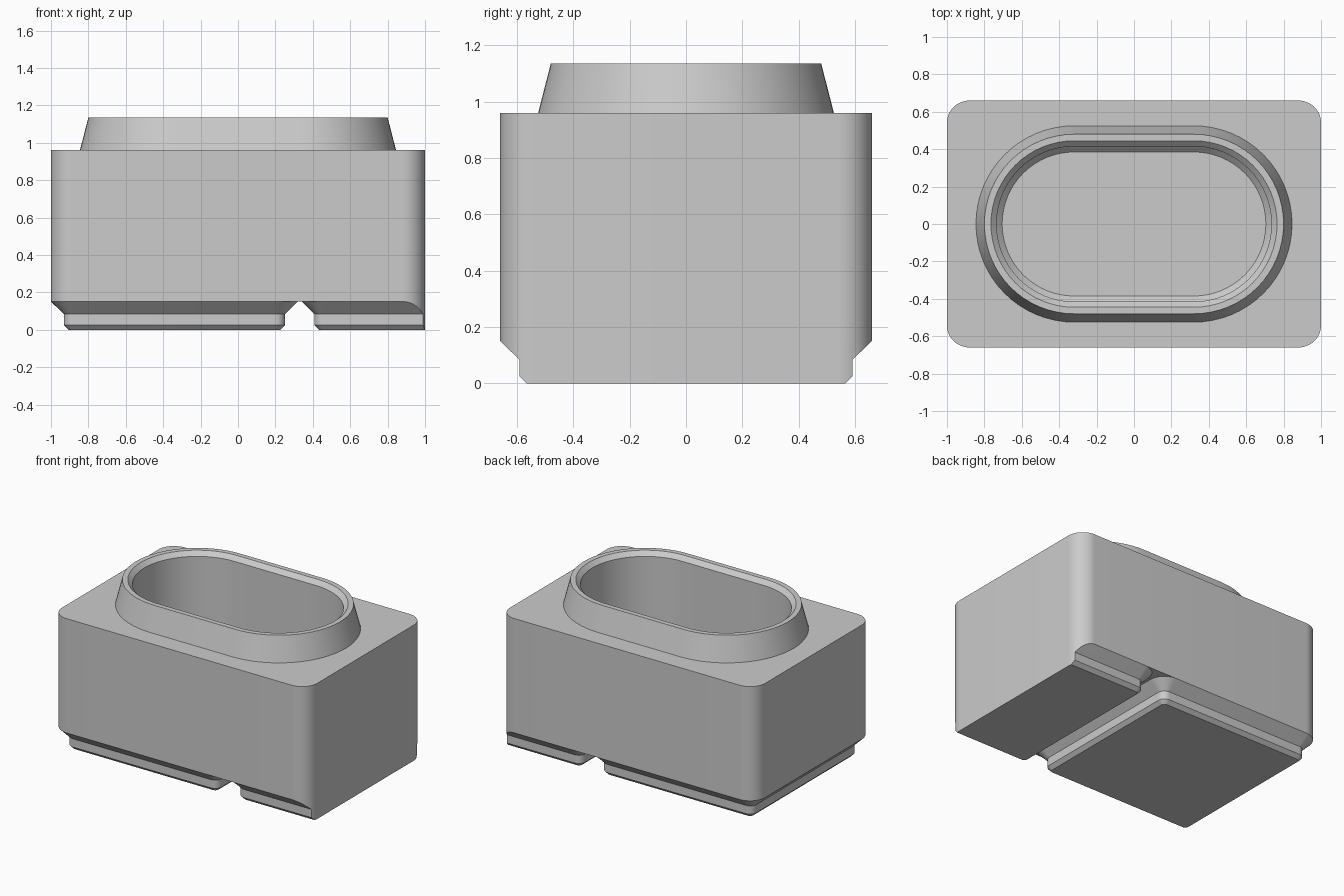
import bpy, bmesh, math

default = bpy.data.objects.get("Cube")
if default:
    bpy.data.objects.remove(default, do_unlink=True)

grey = bpy.data.materials.new("plain grey")
grey.use_nodes = True
colour = (0.6, 0.6, 0.6, 1)
grey.diffuse_color = colour
grey.node_tree.nodes["Principled BSDF"].inputs["Base Color"].default_value = colour


def loft(name, levels, half_x, half_y, centre_x=0.0, steps=16):
    """Solid of rounded outlines: straight half sizes plus a corner radius per level."""
    bm = bmesh.new()
    rings = []
    for radius, z in levels:
        ring = []
        for corner, (sx, sy) in enumerate([(1, 1), (-1, 1), (-1, -1), (1, -1)]):
            for i in range(steps + 1):
                a = (corner + i / steps) * math.pi / 2
                ring.append(bm.verts.new((centre_x + sx * half_x + radius * math.cos(a),
                                          sy * half_y + radius * math.sin(a), z)))
        rings.append(ring)
    n = len(rings[0])
    for low, high in zip(rings, rings[1:]):
        for i in range(n):
            j = (i + 1) % n
            bm.faces.new((low[i], low[j], high[j], high[i]))
    bm.faces.new(rings[0][::-1])
    bm.faces.new(rings[-1])
    bmesh.ops.remove_doubles(bm, verts=bm.verts, dist=1e-5)
    bmesh.ops.recalc_face_normals(bm, faces=bm.faces)
    mesh = bpy.data.meshes.new(name)
    bm.to_mesh(mesh)
    bm.free()
    mesh.materials.append(grey)
    obj = bpy.data.objects.new(name, mesh)
    bpy.context.collection.objects.link(obj)
    return obj


def select(obj):
    bpy.ops.object.select_all(action='DESELECT')
    obj.select_set(True)
    bpy.context.view_layer.objects.active = obj


def combine(obj, other, operation):
    """Apply a boolean and discard the helper."""
    select(obj)
    mod = obj.modifiers.new(operation.lower(), 'BOOLEAN')
    mod.operation, mod.solver, mod.object = operation, 'EXACT', other
    bpy.ops.object.modifier_apply(modifier=mod.name)
    bpy.data.objects.remove(other, do_unlink=True)


# Block measurements
width, depth, corner = 1.0, 0.66, 0.12
foot_top, body_top, rim_top = 0.151, 0.96, 1.135
straight = 0.32

# Rounded body with a tapered oval collar and a hollow cup
body = loft("body", [(corner, foot_top), (corner, body_top)],
            width - corner, depth - corner)
collar = loft("collar", [(0.55, 0.863), (0.525, body_top), (0.48, rim_top)], straight, 0)
combine(body, collar, 'UNION')
cavity = loft("cavity", [(0.385, 0.22), (0.415, 0.25), (0.415, 1.105),
                         (0.445, rim_top), (0.455, rim_top + 0.01)], straight, 0)
combine(body, cavity, 'DIFFERENCE')

# Stepped feet; the second is cut off flush with the body end
foot_levels = [(0.026, 0), (0.051, 0.025), (0.051, 0.083), (corner, foot_top)]
foot_half = depth - corner
large_foot = loft("large_foot", foot_levels, foot_half, foot_half, -width + depth)
small_foot = loft("small_foot", foot_levels, foot_half, foot_half, width)
clip = loft("clip", [(corner, -0.1), (corner, 0.3)], width - corner, depth - corner)
combine(small_foot, clip, 'INTERSECT')

for part in (body, large_foot, small_foot):
    select(part)
    bpy.ops.object.shade_smooth_by_angle(angle=math.radians(12))
